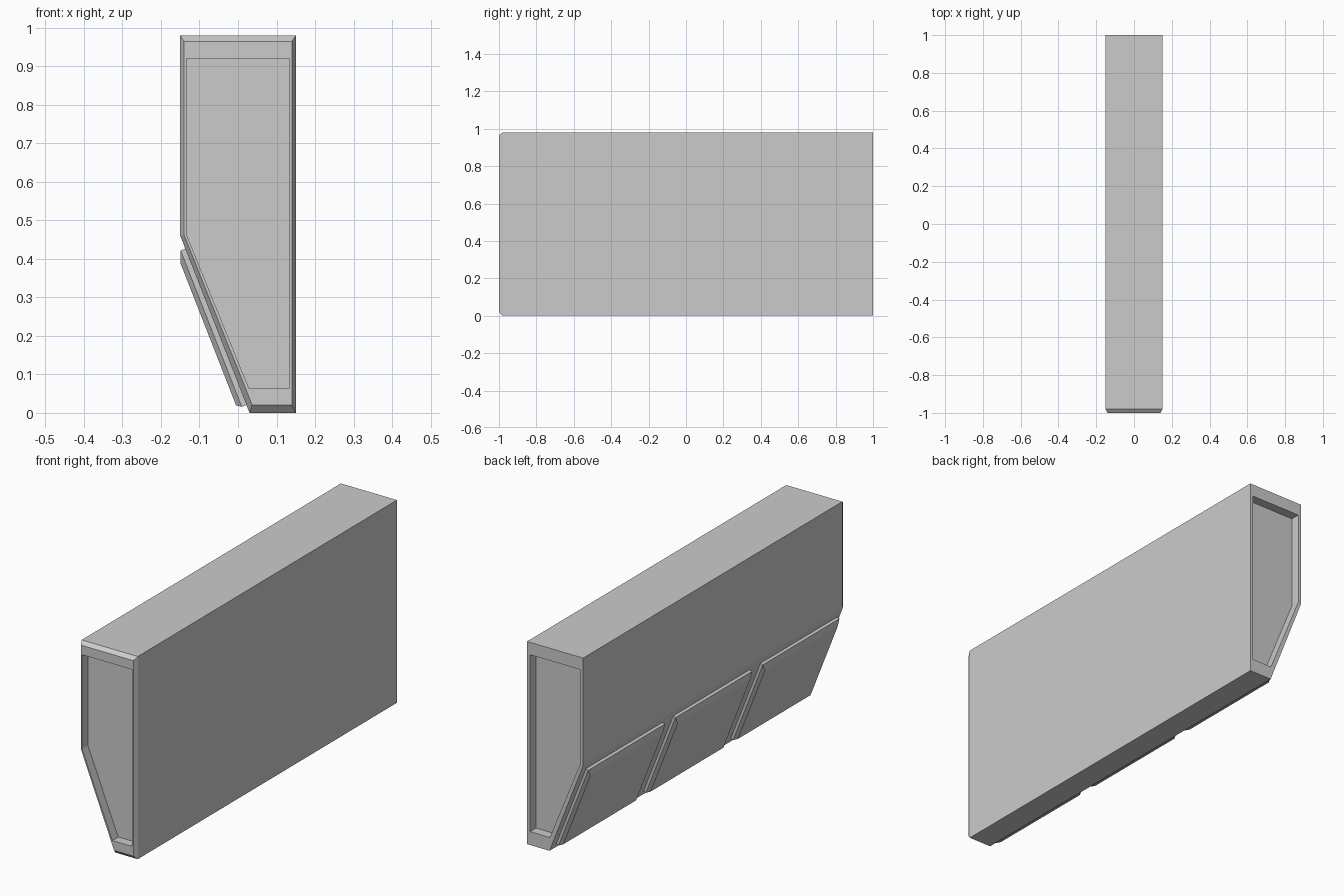
import bpy, bmesh
from mathutils import Vector

if "Cube" in bpy.data.objects:
    bpy.data.objects.remove(bpy.data.objects["Cube"])


def loft(name, rings):
    """Skin a closed solid through rings that share a point count."""
    bm = bmesh.new()
    loops = [[bm.verts.new(p) for p in ring] for ring in rings]
    n = len(loops[0])
    for a, b in zip(loops, loops[1:]):
        for i in range(n):
            j = (i + 1) % n
            bm.faces.new((a[i], a[j], b[j], b[i]))
    bm.faces.new(loops[0])
    bm.faces.new(loops[-1])
    bmesh.ops.recalc_face_normals(bm, faces=bm.faces)
    mesh = bpy.data.meshes.new(name)
    bm.to_mesh(mesh)
    bm.free()
    obj = bpy.data.objects.new(name, mesh)
    bpy.context.collection.objects.link(obj)
    return obj


def at_y(profile, y):
    return [(x, y, z) for x, z in profile]


# Wall body: five-sided profile, chamfered front end, recess in both ends
outer = [(-0.15, 0.98), (0.15, 0.98), (0.15, 0), (0.03, 0), (-0.15, 0.46)]
rim = [(-0.14, 0.965), (0.14, 0.965), (0.14, 0.02), (0.037, 0.02), (-0.14, 0.462)]
recess = [(-0.134, 0.92), (0.134, 0.92), (0.134, 0.065), (0.028, 0.065), (-0.134, 0.464)]
depth = 0.045
loft("wall_body", [
    at_y(recess, -1 + depth), at_y(recess, -1), at_y(rim, -1),
    at_y(outer, -0.98), at_y(outer, 1),
    at_y(recess, 1), at_y(recess, 1 - depth),
])

# Three bevelled panels on the sloping lower face
start = Vector((-0.15, 0, 0.46))
along = (Vector((0.03, 0, 0)) - start).normalized()
normal = Vector((along.z, 0, -along.x))


def panel_ring(cy, half, top, bottom, height):
    corners = [(-half, top), (half, top), (half, bottom), (-half, bottom)]
    return [start + along * s + normal * height + Vector((0, cy + y, 0))
            for y, s in corners]


for i in range(3):
    cy = (i - 1) * 2 / 3
    loft(f"slope_panel_{i + 1}", [
        panel_ring(cy, 0.293, 0.036, 0.472, -0.005),
        panel_ring(cy, 0.293, 0.036, 0.472, 0.013),
        panel_ring(cy, 0.278, 0.066, 0.463, 0.0255),
    ])
